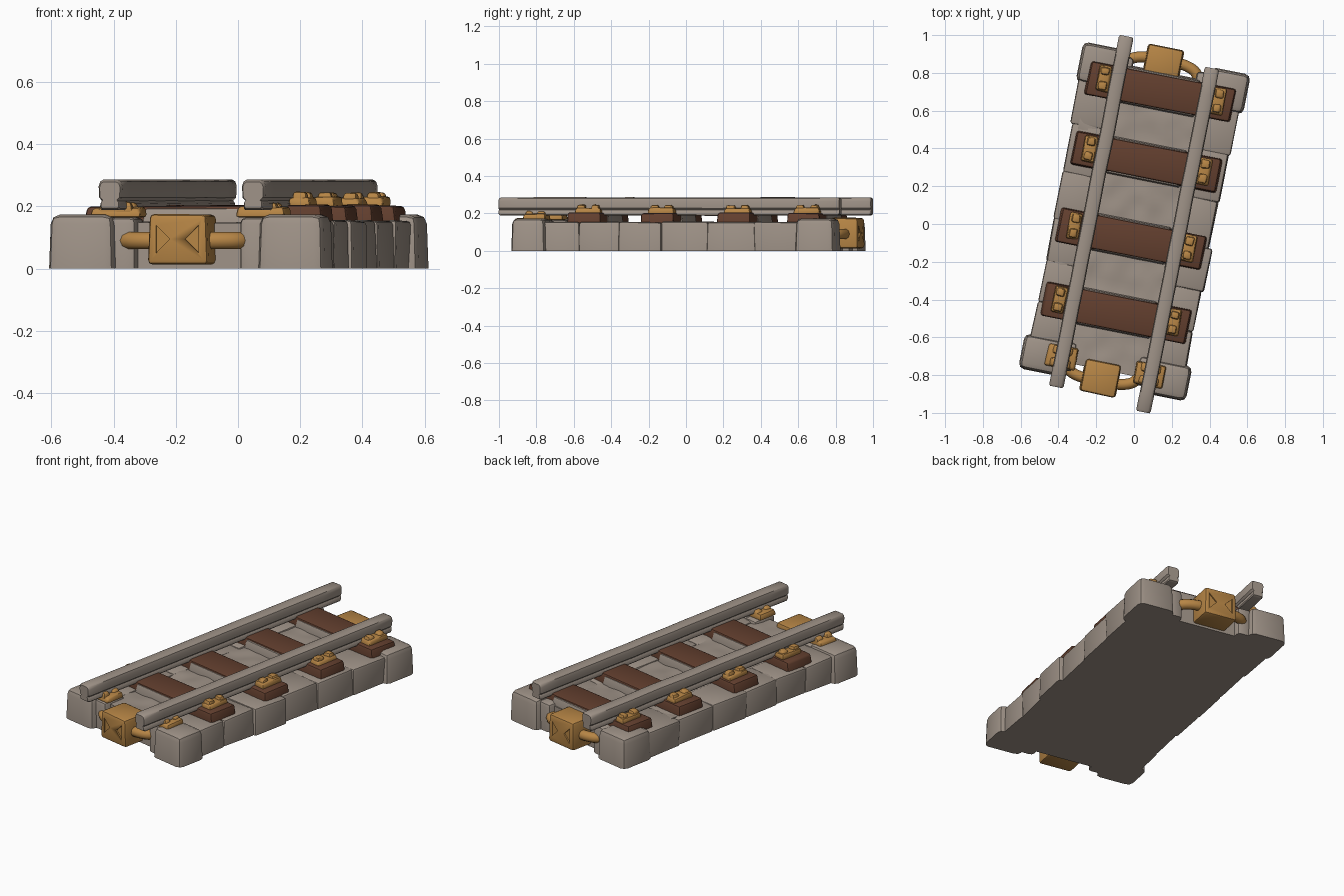
import bpy, bmesh, math, random
from mathutils import Matrix, Vector, noise

random.seed(4)
if "Cube" in bpy.data.objects:
    bpy.data.objects.remove(bpy.data.objects["Cube"])

TURN = Matrix.Rotation(math.radians(-11.3), 4, 'Z')  # whole track lies askew


def material(name, rgb):
    m = bpy.data.materials.new(name)
    m.use_nodes = True
    m.diffuse_color = (*rgb, 1)
    bsdf = next(n for n in m.node_tree.nodes if n.type == 'BSDF_PRINCIPLED')
    bsdf.inputs["Base Color"].default_value = (*rgb, 1)
    return m


STONE = material("grey_stone", (0.34, 0.285, 0.24))
WOOD = material("brown_wood", (0.125, 0.05, 0.028))
GOLD = material("golden_metal", (0.47, 0.235, 0.06))


def finish(bm, name, mat):
    """Turn a mesh into a smooth-shaded object in the askew frame."""
    bmesh.ops.recalc_face_normals(bm, faces=bm.faces)
    bm.transform(TURN)
    mesh = bpy.data.meshes.new(name)
    bm.to_mesh(mesh)
    bm.free()
    mesh.materials.append(mat)
    ob = bpy.data.objects.new(name, mesh)
    bpy.context.collection.objects.link(ob)
    bpy.ops.object.select_all(action='DESELECT')
    ob.select_set(True)
    bpy.context.view_layer.objects.active = ob
    bpy.ops.object.shade_smooth_by_angle(angle=math.radians(38))
    return ob


def block(name, mat, u, v, z, bevel=0.015, taper=1.0, jitter=0.0, flat_base=False):
    """Bevelled box between (min, max) pairs, with an optionally narrowed top."""
    bm = bmesh.new()
    bmesh.ops.create_cube(bm, size=1)
    mid = Vector(((u[0] + u[1]) / 2, (v[0] + v[1]) / 2, (z[0] + z[1]) / 2))
    size = Vector((u[1] - u[0], v[1] - v[0], z[1] - z[0]))
    for p in bm.verts:
        k = taper if p.co.z > 0 else 1
        wobble = Vector([random.uniform(-jitter, jitter) for _ in range(3)])
        if p.co.z < 0:
            wobble.z = 0
        p.co = mid + Vector((p.co.x * size.x * k, p.co.y * size.y * k, p.co.z * size.z)) + wobble
    edges = [e for e in bm.edges
             if not (flat_base and all(p.co.z < mid.z for p in e.verts))]
    bmesh.ops.bevel(bm, geom=edges, offset=bevel, segments=2, profile=0.5, affect='EDGES')
    return finish(bm, name, mat)


# Uneven stone bed in the middle
bm = bmesh.new()
bmesh.ops.create_grid(bm, x_segments=32, y_segments=64, size=1)
border = [e for e in bm.edges if e.is_boundary]
for p in bm.verts:
    bump = noise.noise(Vector((p.co.x * 4, p.co.y * 8, 0)))
    p.co = Vector((p.co.x * 0.39, p.co.y * 0.805 + 0.015, 0.147 + 0.009 * bump))
skirt = bmesh.ops.extrude_edge_only(bm, edges=border)["geom"]
for p in skirt:
    if isinstance(p, bmesh.types.BMVert):
        p.co.z = 0
bmesh.ops.holes_fill(bm, edges=[e for e in bm.edges if e.is_boundary], sides=0)
finish(bm, "stone_bed", STONE)

# Rows of side stones, with taller corner stones and inner end stones
seams = [-0.70, -0.50, -0.28, -0.05, 0.2, 0.46, 0.72]
for side, word in ((-1, "right"), (1, "left")):
    for i, (a, b) in enumerate(zip(seams, seams[1:])):
        edge = 0.425 + random.uniform(-0.012, 0.012)
        block(f"{word}_side_stone_{i + 1}", STONE, sorted((side * 0.2, side * edge)),
              (a - 0.003, b + 0.003), (0, 0.152), 0.014, jitter=0.005, flat_base=True)
    for end, word2, tip in ((-1, "front", 0.868), (1, "back", 0.895)):
        block(f"{word2}_{word}_corner_stone", STONE, sorted((side * 0.235, side * 0.452)),
              sorted((end * 0.68, end * tip)), (0, 0.174), 0.03, taper=0.95, flat_base=True)
        block(f"{word2}_{word}_inner_stone", STONE, sorted((side * 0.17, side * 0.26)),
              sorted((end * 0.68, end * (tip - 0.035))), (0, 0.165), 0.02, flat_base=True)


def clip(name, u, v, z, wide, long):
    """Lumpy rail clip: a base plate with two raised lugs."""
    block(name + "_plate", GOLD, (u - wide / 2, u + wide / 2),
          (v - long / 2, v + long / 2), (z, z + 0.032), 0.01, 0.9, 0.004)
    for s in (-1, 1):
        block(f"{name}_lug_{'front' if s < 0 else 'back'}", GOLD,
              (u - wide * 0.36, u + wide * 0.36),
              (v + s * long * 0.27 - 0.025, v + s * long * 0.27 + 0.025),
              (z + 0.01, z + 0.048), 0.01, 0.8, 0.004)


# Wooden ties with packed stone under the middle and clips outside the rails
for i, v in enumerate((-0.48, -0.08, 0.335, 0.715)):
    block(f"tie_{i + 1}", WOOD, (-0.4, 0.4), (v - 0.092, v + 0.092), (0.1, 0.203),
          0.013, 0.965, 0.004)
    block(f"tie_packing_{i + 1}", STONE, (-0.21, 0.21), (v - 0.105, v + 0.105),
          (0.1, 0.194), 0.008, 0.9)
    for side, word in ((-1, "right"), (1, "left")):
        clip(f"{word}_clip_{i + 1}", side * 0.308, v + 0.01, 0.197, 0.072, 0.145)

# Broad clips beneath the rails at the front end
for side, word in ((-1, "right"), (1, "left")):
    clip(f"{word}_end_clip", side * 0.238, -0.765, 0.165, 0.165, 0.125)

# Rails: rounded head over a grooved foot, worn down at both ends
half = [(0.028, 0.188), (0.033, 0.193), (0.033, 0.21), (0.027, 0.218), (0.037, 0.228),
        (0.039, 0.265), (0.034, 0.28), (0.024, 0.286)]
outline = half + [(-x, z) for x, z in reversed(half)]
for word, u, start, stop in (("right", -0.235, -0.927, 0.967), ("left", 0.243, -0.967, 0.89)):
    bm = bmesh.new()
    rings = []
    steps = 26
    for i in range(steps + 1):
        t = i / steps
        worn = 0.86 if i in (0, steps) else 1
        sway = 0.003 * noise.noise(Vector((t * 9, u * 7, 1)))
        v = start + (stop - start) * t
        if i in (1, steps - 1):  # keep the worn tips short
            v = start + 0.012 if i == 1 else stop - 0.012
        rings.append([bm.verts.new((u + sway + x * worn, v, 0.237 + (z - 0.237) * worn + sway * 0.5))
                      for x, z in outline])
    for a, b in zip(rings, rings[1:]):
        for j in range(len(a)):
            k = (j + 1) % len(a)
            bm.faces.new((a[j], a[k], b[k], b[j]))
    bm.faces.new(rings[0])
    bm.faces.new(rings[-1])
    finish(bm, f"{word}_rail", STONE)

# Golden couplings: a bent bar with a notched clasp at each end
for end, word, base in ((-1, "front", 0.745), (1, "back", 0.775)):
    path = [(-0.2, 0), (-0.19, 0.06), (-0.14, 0.095), (0, 0.1), (0.14, 0.095), (0.19, 0.06), (0.2, 0)]
    curve = bpy.data.curves.new(f"{word}_coupling_bar", 'CURVE')
    curve.dimensions = '3D'
    curve.bevel_depth = 0.029
    curve.bevel_resolution = 3
    curve.use_fill_caps = True
    line = curve.splines.new('BEZIER')
    line.bezier_points.add(len(path) - 1)
    for point, (x, d) in zip(line.bezier_points, path):
        point.co = TURN @ Vector((x - 0.015, end * (base + d), 0.09))
        point.handle_left_type = point.handle_right_type = 'AUTO'
    curve.materials.append(GOLD)
    bar = bpy.data.objects.new(f"{word}_coupling_bar", curve)
    bpy.context.collection.objects.link(bar)

    clasp = block(f"{word}_clasp", GOLD, (-0.112, 0.082), sorted((end * base, end * (base + 0.178))),
                  (0.013, 0.176), 0.015, 0.98, 0.003)
    # Wedge-shaped dents in the outer face
    bm = bmesh.new()
    for s in (-1, 1):
        y = end * (base + 0.178)
        ring = [bm.verts.new((-0.015 + s * x, y + end * dy, z)) for dy in (-0.009, 0.02)
                for x, z in ((0.07, 0.05), (0.025, 0.095), (0.07, 0.14))]
        bm.faces.new(ring[:3])
        bm.faces.new(ring[3:])
        for j in range(3):
            k = (j + 1) % 3
            bm.faces.new((ring[j], ring[k], ring[k + 3], ring[j + 3]))
    cutter = finish(bm, f"{word}_clasp_cutter", GOLD)
    cutter.hide_render = True
    cutter.hide_viewport = True
    dent = clasp.modifiers.new("dents", 'BOOLEAN')
    dent.operation = 'DIFFERENCE'
    dent.object = cutter
